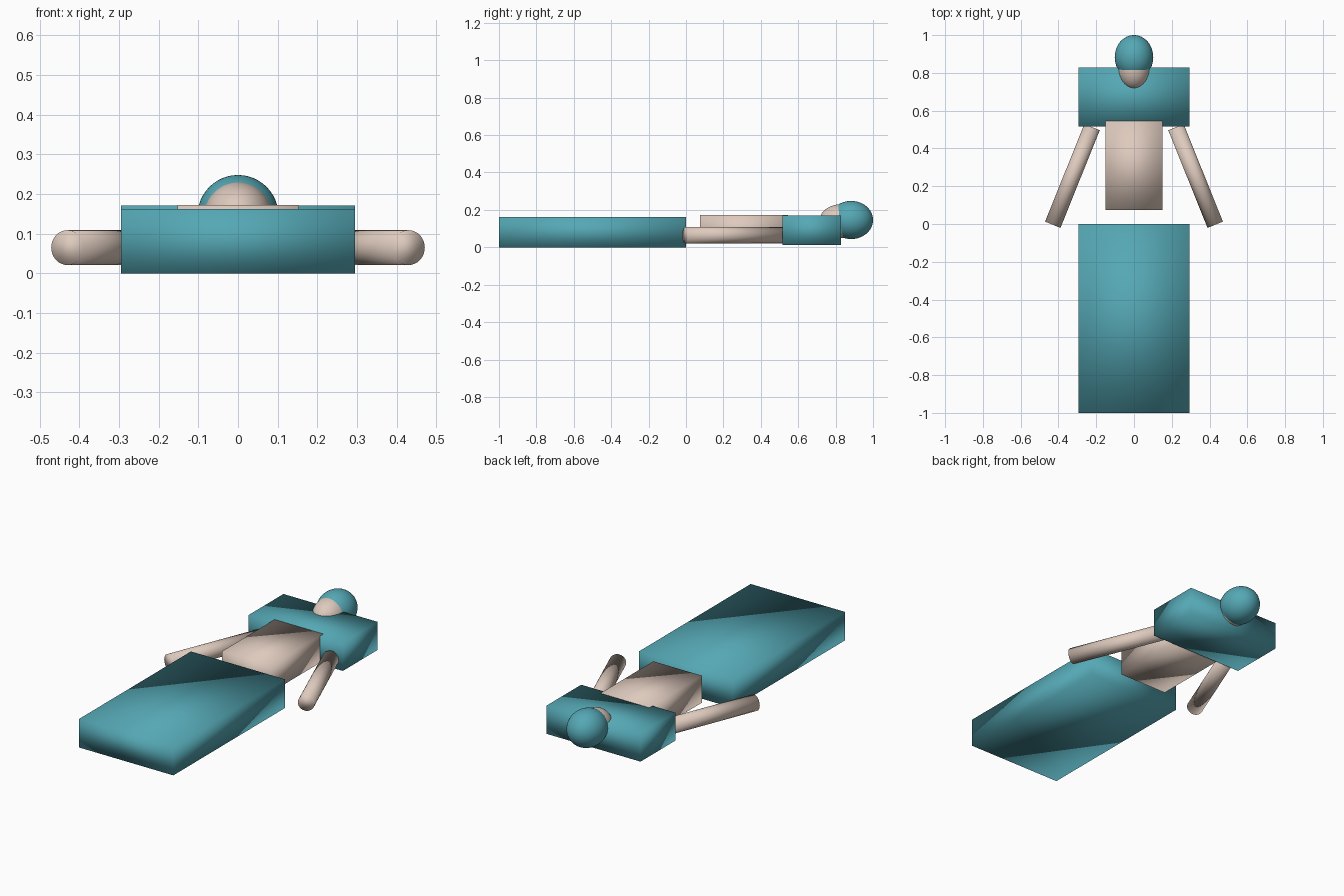
import bpy
import math
from mathutils import Vector

if "Cube" in bpy.data.objects:
    bpy.data.objects.remove(bpy.data.objects["Cube"])


def material(name, color):
    m = bpy.data.materials.new(name)
    m.diffuse_color = (*color, 1.0)
    m.use_nodes = True
    m.node_tree.nodes["Principled BSDF"].inputs["Base Color"].default_value = m.diffuse_color
    return m


TEAL = material("teal_cloth", (0.09, 0.39, 0.46))
SKIN = material("skin", (0.73, 0.59, 0.51))


def finish(name, mat):
    """Name, colour and smooth the active primitive."""
    ob = bpy.context.object
    ob.name = name
    ob.data.materials.append(mat)
    bpy.ops.object.transform_apply(location=False, rotation=True, scale=True)
    bpy.ops.object.shade_smooth()
    return ob


def box(name, mat, lo, hi):
    lo, hi = Vector(lo), Vector(hi)
    bpy.ops.mesh.primitive_cube_add(size=1, location=(lo + hi) / 2)
    bpy.context.object.scale = hi - lo
    return finish(name, mat)


def ellipsoid(name, mat, center, radii):
    bpy.ops.mesh.primitive_uv_sphere_add(segments=48, ring_count=24, radius=1, location=center)
    bpy.context.object.scale = radii
    return finish(name, mat)


def rod(name, mat, start, end, radius):
    start, end = Vector(start), Vector(end)
    axis = end - start
    bpy.ops.mesh.primitive_cylinder_add(vertices=32, radius=radius, depth=axis.length,
                                        location=(start + end) / 2,
                                        rotation=axis.to_track_quat('Z', 'Y').to_euler())
    return finish(name, mat)


# Blanket over the legs, bare midriff, cloth over the chest
box("leg_blanket", TEAL, (-0.295, -1.0, 0.0), (0.295, 0.0, 0.162))
box("torso", SKIN, (-0.152, 0.075, 0.02), (0.152, 0.545, 0.173))
box("chest_cover", TEAL, (-0.295, 0.517, 0.012), (0.295, 0.828, 0.171))

# Head with a cloth cap
ellipsoid("face", SKIN, (0, 0.83, 0.14), (0.087, 0.117, 0.09))
ellipsoid("cap", TEAL, (0, 0.883, 0.146), (0.102, 0.117, 0.102))

# Arms spread outward from the shoulders
for side, label in ((-1, "left"), (1, "right")):
    rod(label + "_arm", SKIN, (side * 0.222, 0.513, 0.065), (side * 0.43, -0.004, 0.065), 0.044)
